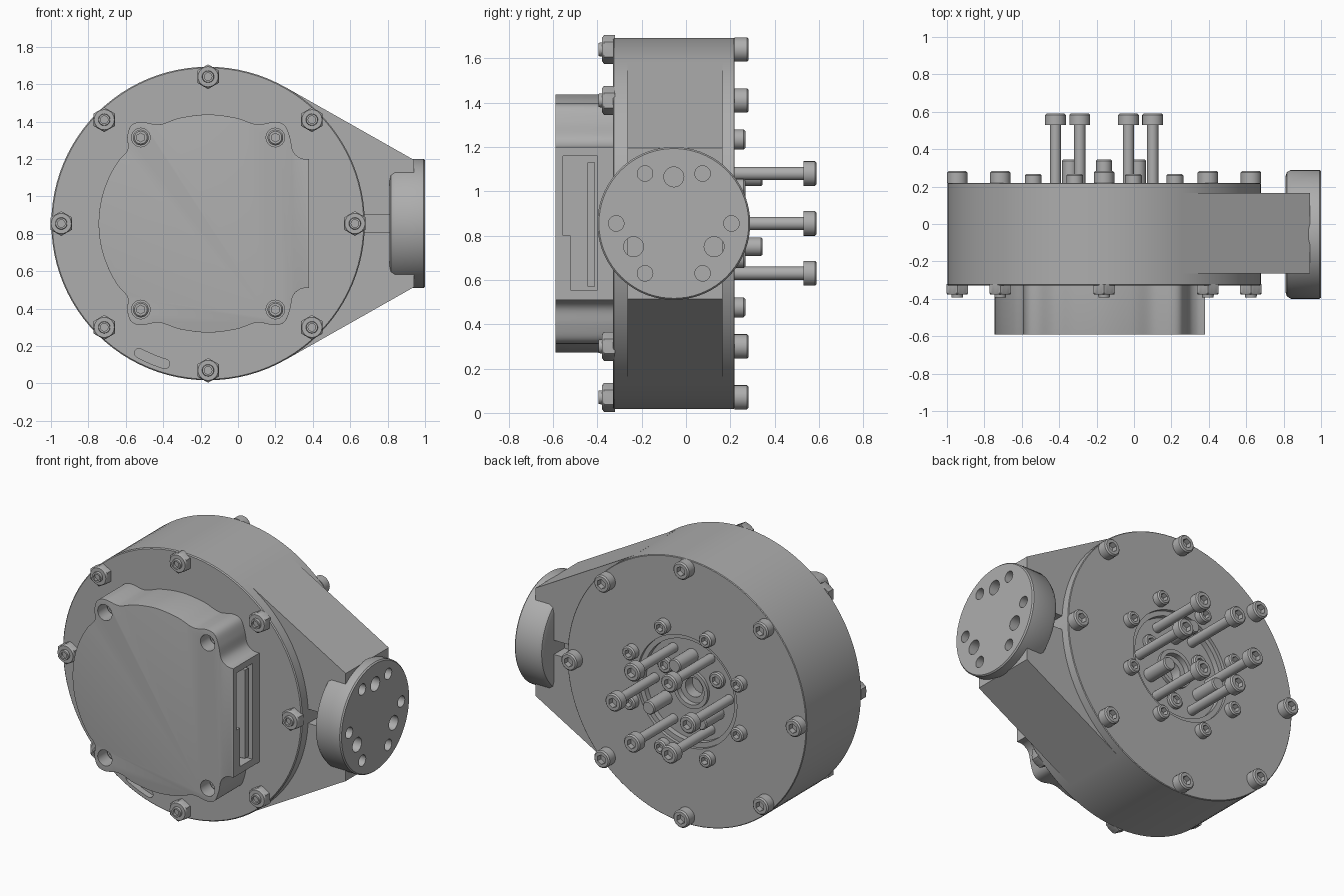
import bpy, bmesh, math
from math import sin, cos, pi, radians
from mathutils import Matrix, Vector

cube = bpy.data.objects.get("Cube")
if cube:
    bpy.data.objects.remove(cube)

CX, CZ = -0.16, 0.855          # drum axis
FY = -0.055                    # flange centre in y
BACK = Matrix.Rotation(-pi / 2, 4, 'X')
FRONT = Matrix.Rotation(pi / 2, 4, 'X')
SIDE = Matrix.Rotation(pi / 2, 4, 'Y')

grey = bpy.data.materials.new("machined grey")
grey.use_nodes = True
grey.diffuse_color = (0.42, 0.42, 0.42, 1)
grey.node_tree.nodes["Principled BSDF"].inputs["Base Color"].default_value = grey.diffuse_color
parts = []


def finish(name, bm):
    bmesh.ops.recalc_face_normals(bm, faces=bm.faces)
    me = bpy.data.meshes.new(name)
    bm.to_mesh(me)
    bm.free()
    me.materials.append(grey)
    ob = bpy.data.objects.new(name, me)
    bpy.context.collection.objects.link(ob)
    parts.append(ob)
    return ob


def add_lathe(bm, profile, place, n=24):
    """Rings of (radius, height[, 'hex']) joined into a closed solid."""
    rings = []
    for r, h, *hexed in profile:
        ring = []
        for i in range(n):
            a = 2 * pi * i / n
            k = cos(pi / 6) / cos((a - pi / 6) % (pi / 3) - pi / 6) if hexed else 1
            ring.append(bm.verts.new(place @ Vector((r * k * cos(a), r * k * sin(a), h))))
        rings.append(ring)
    for lo, hi in zip(rings, rings[1:]):
        for i in range(n):
            j = (i + 1) % n
            bm.faces.new((lo[i], lo[j], hi[j], hi[i]))
    bm.faces.new(rings[0])
    bm.faces.new(rings[-1])


def lathe(name, profile, places, n=24):
    bm = bmesh.new()
    for place in places:
        add_lathe(bm, profile, place, n)
    return finish(name, bm)


def prism(name, outline, y0, y1):
    bm = bmesh.new()
    face = bm.faces.new([bm.verts.new((x, y0, z)) for x, z in outline])
    new = bmesh.ops.extrude_face_region(bm, geom=[face])["geom"]
    bmesh.ops.translate(bm, vec=(0, y1 - y0, 0),
                        verts=[v for v in new if isinstance(v, bmesh.types.BMVert)])
    return finish(name, bm)


def box(name, x0, x1, y0, y1, z0, z1):
    return prism(name, [(x0, z0), (x1, z0), (x1, z1), (x0, z1)], y0, y1)


def cut(target, cutter):
    mod = target.modifiers.new("cut", 'BOOLEAN')
    mod.operation, mod.solver, mod.object = 'DIFFERENCE', 'EXACT', cutter
    bpy.context.view_layer.objects.active = target
    bpy.ops.object.modifier_apply(modifier=mod.name)
    parts.remove(cutter)
    bpy.data.objects.remove(cutter)


def circle(r, degrees, y, turn):
    return [Matrix.Translation((CX + r * cos(radians(d)), y, CZ + r * sin(radians(d)))) @ turn
            for d in degrees]


def spline(pts, steps=6):
    """Smooth open path through the points."""
    p = [Vector(q) for q in [pts[0], *pts, pts[-1]]]
    out = []
    for a, b, c, d in zip(p, p[1:], p[2:], p[3:]):
        for s in range(steps):
            t = s / steps
            out.append(0.5 * (2 * b + (c - a) * t + (2 * a - 5 * b + 4 * c - d) * t * t
                              + (3 * b - a - 3 * c + d) * t ** 3))
    return out + [p[-1]]


def bolt(head, height, shaft, length):
    s = head * 0.55
    return [(shaft, -length), (shaft, 0), (head, 0), (head, height - 0.008), (head - 0.008, height),
            (s, height, 'hex'), (s, height - 0.035, 'hex')]


# drum with stepped recess at the back
drum = lathe("drum_housing", [
    (0.832, -0.33), (0.838, -0.324), (0.838, 0.216), (0.834, 0.22), (0.35, 0.22), (0.35, 0.2),
    (0.32, 0.2), (0.32, 0.165), (0.12, 0.165), (0.12, 0.185), (0.095, 0.185), (0.095, 0.15),
    (0.06, 0.15), (0.06, 0.08)], circle(0, [0], 0, BACK), 96)

# curved pocket low on the front face
slot = []
for i in range(9):
    a = radians(242 + 11 * i / 8)
    slot.append((CX + 0.81 * cos(a), CZ + 0.81 * sin(a)))
for end, start in ((253, 0), (242, pi)):
    a = radians(end)
    if end == 242:
        for i in range(9):
            b = radians(253 - 11 * i / 8)
            slot.append((CX + 0.76 * cos(b), CZ + 0.76 * sin(b)))
    for i in range(1, 6):
        t = a + start + pi * i / 6
        slot.append((CX + 0.785 * cos(a) + 0.025 * cos(t), CZ + 0.785 * sin(a) + 0.025 * sin(t)))
cut(drum, prism("slot_cutter", slot, -0.4, -0.29))

# tapered arm, with tool grooves beside the flange
tip = 0.94
tx, tz = 0.838 * cos(radians(60.5)), 0.838 * sin(radians(60.5))
end_z = tz - (tip - CX - tx) / math.tan(radians(60.5))
arm = prism("tapered_arm", [(CX + tx, CZ - tz), (tip, CZ - end_z), (tip, CZ + end_z),
                            (CX + tx, CZ + tz)], -0.265, 0.165)
for y0, y1 in ((-0.4, -0.16), (0.06, 0.3)):
    cut(arm, box("groove_cutter", 0.6, 0.83, y0, y1, CZ - 0.045, CZ + 0.045))

# round side flange with its hole pattern
flange = lathe("side_flange", [(0.31, 0.81), (0.332, 0.817), (0.345, 0.84), (0.345, 0.992),
                               (0.338, 1.0)], [Matrix.Translation((0, FY, CZ)) @ SIDE], 72)


def flange_holes(hole, ring, degrees):
    places = [Matrix.Translation((0, FY + ring * cos(radians(d)), CZ + ring * sin(radians(d)))) @ SIDE
              for d in degrees]
    cut(flange, lathe("hole_cutter", [(hole, 0.9), (hole, 1.1)], places))


flange_holes(0.035, 0.26, range(0, 360, 60))
flange_holes(0.045, 0.21, (90, 210, 330))

# front cover: lobed outline mirrored top to bottom
half = [(0.54, 0.345), (0.495, 0.35), (0.455, 0.385), (0.438, 0.46), (0.41, 0.525), (0.355, 0.543),
        (0.26, 0.53), (0.15, 0.565), (0, 0.583), (-0.15, 0.565), (-0.26, 0.53), (-0.355, 0.543),
        (-0.41, 0.525), (-0.432, 0.466), (-0.43, 0.395)]
half += [(0.585 * cos(radians(d)), 0.585 * sin(radians(d))) for d in (145, 153, 162, 171)]
outline = spline(half + [(-0.585, 0)] + [(x, -z) for x, z in reversed(half)])
cover = prism("front_cover", [(CX + x, CZ + z) for x, z in outline], -0.59, -0.31)
bm = bmesh.new()
bm.from_mesh(cover.data)
rim = [e for e in bm.edges if all(v.co.y < -0.58 for v in e.verts)
       and not all(v.co.x > 0.37 for v in e.verts)]
bmesh.ops.bevel(bm, geom=rim, offset=0.028, segments=4, profile=0.5, affect='EDGES', clamp_overlap=True)
bm.to_mesh(cover.data)
bm.free()

# stepped connector port in the cover side
cut(cover, box("port_cutter", 0.28, 0.5, -0.556, -0.4, 0.8, 1.16))
cut(cover, box("port_cutter", 0.28, 0.5, -0.522, -0.4, 0.555, 0.81))
box("connector_strip", 0.27, 0.36, -0.445, -0.41, 0.57, 1.13)

# counterbored cover screws
corner = math.degrees(math.atan2(0.46, 0.36))
corners = [corner, 180 - corner, 180 + corner, -corner]
cut(cover, lathe("bore_cutter", [(0.05, 0), (0.05, 0.3)], circle(0.584, corners, -0.47, FRONT)))
lathe("cover_screws", bolt(0.042, 0.05, 0.02, 0.05), circle(0.584, corners, -0.465, FRONT))

# rim bolts and their nuts
eighths = range(0, 360, 45)
lathe("rim_bolts", bolt(0.055, 0.063, 0.03, 0.05), circle(0.785, eighths, 0.22, BACK))
lathe("rim_nuts", [(0.066, -0.01, 'hex'), (0.066, 0.04, 'hex'), (0.054, 0.048), (0.032, 0.048),
                   (0.03, 0.064), (0.02, 0.064), (0.02, 0.05)], circle(0.785, eighths, -0.33, FRONT))

# hub ring bolts, long output bolts, seated screws and pins
lathe("hub_ring_bolts", bolt(0.045, 0.048, 0.025, 0.05),
      circle(0.41, [d + 22.5 for d in eighths], 0.22, BACK))
lathe("long_bolts", bolt(0.056, 0.06, 0.03, 0.4), circle(0.26, range(0, 360, 60), 0.53, BACK))
lathe("seated_screws", bolt(0.05, 0.03, 0.03, 0.03), circle(0.21, (30, 150, 270), 0.16, BACK))
lathe("locating_pins", [(0.042, 0), (0.042, 0.18), (0.036, 0.188)],
      circle(0.21, (90, 210, 330), 0.158, BACK))

# smooth curved surfaces, keep crisp edges
bpy.ops.object.select_all(action='DESELECT')
for ob in parts:
    ob.select_set(True)
bpy.context.view_layer.objects.active = parts[0]
bpy.ops.object.shade_smooth_by_angle(angle=radians(32))
